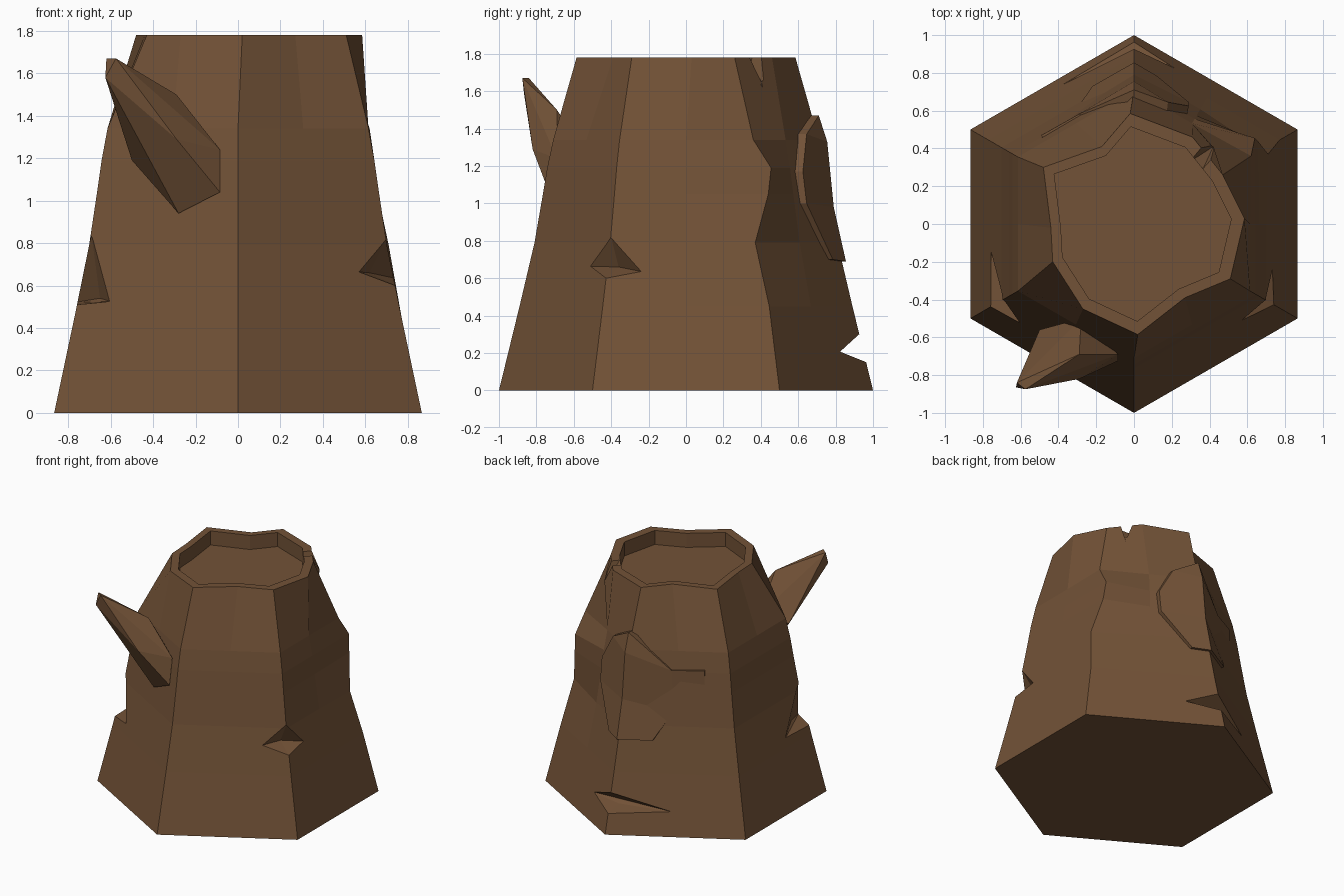
import bpy, bmesh
from mathutils import Vector
from math import sin, cos, radians

if "Cube" in bpy.data.objects:
    bpy.data.objects.remove(bpy.data.objects["Cube"])

bark = bpy.data.materials.new("bark")
bark.diffuse_color = (0.17, 0.085, 0.038, 1)
bark.use_nodes = True
bark.node_tree.nodes["Principled BSDF"].inputs["Base Color"].default_value = bark.diffuse_color


def add(name, bm):
    bmesh.ops.recalc_face_normals(bm, faces=bm.faces)
    mesh = bpy.data.meshes.new(name)
    bm.to_mesh(mesh)
    bm.free()
    ob = bpy.data.objects.new(name, mesh)
    bpy.context.collection.objects.link(ob)
    mesh.materials.append(bark)
    return ob


def hull(name, pts):
    bm = bmesh.new()
    verts = [bm.verts.new(p) for p in pts]
    res = bmesh.ops.convex_hull(bm, input=verts)
    bmesh.ops.delete(bm, geom=[v for v in bm.verts if not v.link_faces], context='VERTS')
    return add(name, bm)


def hex_ring(r, z):
    c = [Vector((r * cos(radians(a)), r * sin(radians(a)), z)) for a in range(-90, 270, 60)]
    ring = []
    for i in range(6):
        ring += [c[i], (c[i] + c[(i + 1) % 6]) / 2]
    return ring


# Trunk: flaring hexagon below, irregular broken outline at the top
rings = [hex_ring(r, z) for r, z in
         ((1, 0), (0.89, 0.45), (0.81, 0.79), (0.765, 1.05), (0.742, 1.19), (0.71, 1.34))]
for ring, p in zip(rings[2:], ((0.71, 0.37), (0.655, 0.44), (0.64, 0.455), (0.62, 0.36))):
    ring[4].x, ring[4].y = p
outline = [(0.02, -0.585), (0.27, -0.39), (0.51, -0.29), (0.585, 0.03), (0.47, 0.26),
           (0.31, 0.46), (-0.02, 0.585), (-0.17, 0.41), (-0.48, 0.30), (-0.44, -0.02),
           (-0.43, -0.20), (-0.27, -0.45)]
for s, z in ((1, 1.78), (0.88, 1.78), (0.88, 1.67)):
    rings.append([Vector((x * s, y * s, z)) for x, y in outline])

bm = bmesh.new()
vr = [[bm.verts.new(p) for p in ring] for ring in rings]
for a, b in zip(vr, vr[1:]):
    for i in range(12):
        j = (i + 1) % 12
        bm.faces.new((a[i], a[j], b[j], b[i]))
bm.faces.new(vr[0][::-1])
bm.faces.new(vr[-1])
trunk = add("trunk", bm)

# Axe nicks and the crack in the rim
cuts = {
    "right_nick": [(0.70, -0.40, 0.82), (0.56, -0.54, 0.665), (0.76, -0.21, 0.63),
                   (0.74, -0.43, 0.60), (0.62, -0.36, 0.66), (0.95, -0.6, 0.66)],
    "left_nick": [(-0.69, -0.40, 0.84), (-0.60, -0.54, 0.525), (-0.77, -0.12, 0.52),
                  (-0.755, -0.435, 0.51), (-0.65, -0.37, 0.54), (-0.95, -0.6, 0.54)],
    "back_nick": [(0, 0.925, 0.30), (0, 0.96, 0.16), (-0.41, 0.73, 0.18), (0.25, 0.83, 0.21),
                  (0, 0.83, 0.18), (0, 1.2, 0.1), (0, 1.2, 0.36)],
    "rim_crack": [(0.28, 0.32, 1.8), (0.37, 0.43, 1.8), (0.36, 0.28, 1.8), (0.44, 0.37, 1.8),
                  (0.42, 0.41, 1.62)],
}
for name, pts in cuts.items():
    cutter = hull(name + "_cutter", pts)
    cutter.hide_render = True
    cutter.hide_set(True)
    mod = trunk.modifiers.new(name, 'BOOLEAN')
    mod.operation = 'DIFFERENCE'
    mod.solver = 'EXACT'
    mod.object = cutter

# Broken branch stub on the front
hull("branch_stub", [(-0.62, -0.84, 1.67), (-0.575, -0.875, 1.67), (-0.625, -0.865, 1.58),
                     (-0.29, -0.69, 1.50), (-0.085, -0.69, 1.24), (-0.085, -0.725, 1.04),
                     (-0.28, -0.64, 0.94), (-0.5, -0.56, 1.19), (-0.29, -0.82, 1.29),
                     (-0.28, -0.5, 1.22)])

# Raised bark plate folded around the back corner
left = [(-0.286, 0.585, 1.2), (-0.49, 0.47, 1.21), (-0.49, 0.48, 0.905),
        (-0.31, 0.60, 0.89), (-0.22, 0.73, 0.69)]
right = [(0.18, 0.645, 1.37), (0.29, 0.625, 1.17), (0.29, 0.645, 1.0), (0.12, 0.785, 0.70)]
spine = [(0, 0.71, 1.47), (0, 0.755, 1.33), (0, 0.79, 0.98), (0, 0.855, 0.69)]
bm = bmesh.new()
s = [bm.verts.new(p) for p in spine]
l = [bm.verts.new(p) for p in left]
r = [bm.verts.new(p) for p in right]
for f in ((s[0], l[0], s[1]), (s[1], l[0], l[3], s[2]), (l[0], l[1], l[2], l[3]),
          (s[2], l[3], l[4], s[3]), (s[0], s[1], r[0]), (s[1], s[2], r[2], r[1], r[0]),
          (s[2], s[3], r[3], r[2])):
    bm.faces.new(f)
geom = bmesh.ops.extrude_face_region(bm, geom=bm.faces[:], use_keep_orig=True)["geom"]
for v in [g for g in geom if isinstance(g, bmesh.types.BMVert)]:
    v.co.x *= 0.95
    v.co.y -= 0.07
add("bark_plate", bm)
